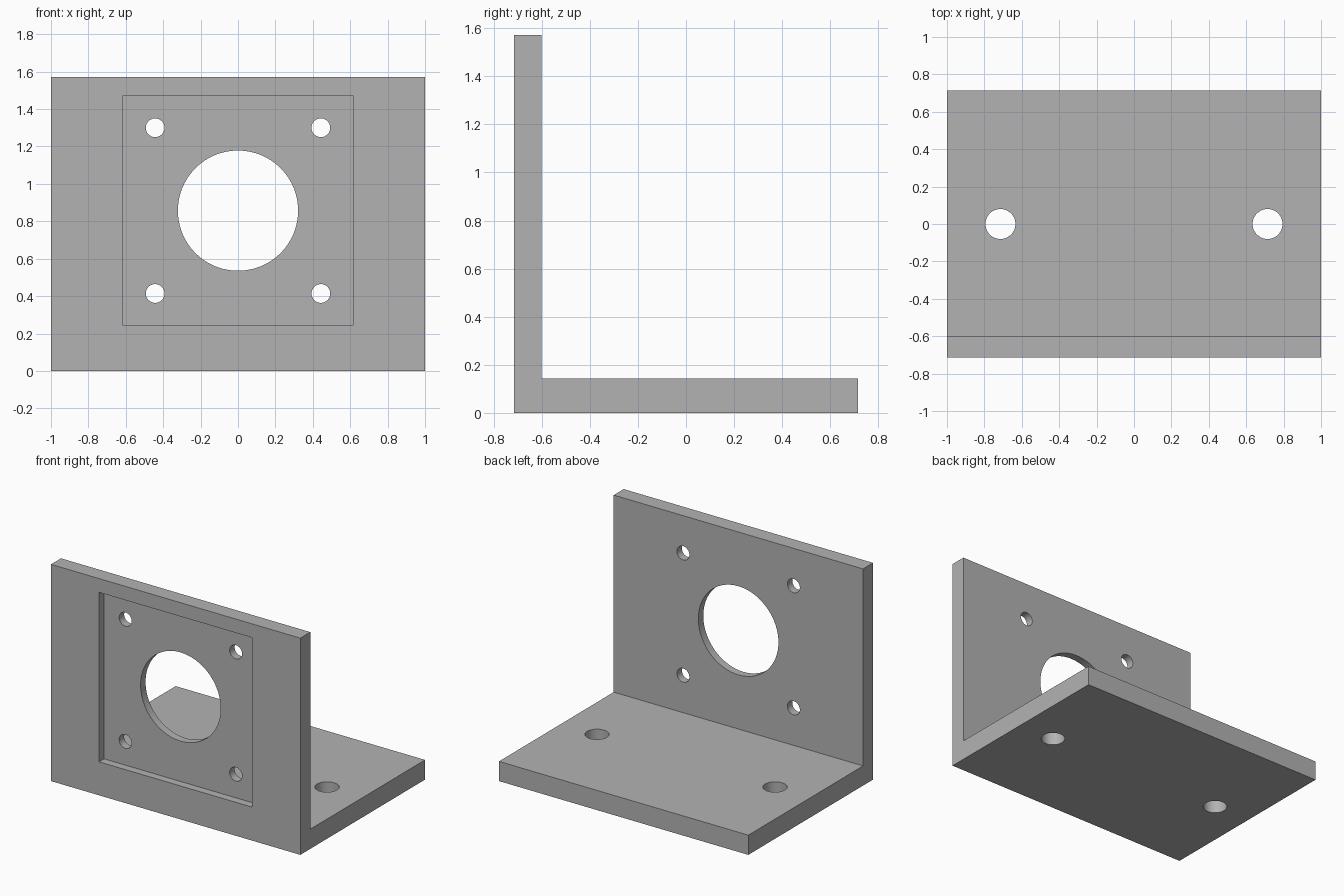
import bpy
import math

if "Cube" in bpy.data.objects:
    bpy.data.objects.remove(bpy.data.objects["Cube"])

WIDTH, DEPTH, HEIGHT = 2.0, 1.4286, 1.5714
BASE_T, WALL_T, RECESS_DEPTH = 0.1429, 0.1143, 0.0571
FRONT = -DEPTH / 2
MOUNT_Z = 0.857

grey = bpy.data.materials.new("plain grey")
grey.use_nodes = True
colour = (0.45, 0.45, 0.45, 1)
grey.diffuse_color = colour
grey.node_tree.nodes["Principled BSDF"].inputs["Base Color"].default_value = colour


def box_cutter(name, size, location):
    bpy.ops.mesh.primitive_cube_add(size=1, location=location)
    obj = bpy.context.object
    obj.name = name
    obj.scale = size
    return obj


def hole_cutter(name, radius, location, sides, along_y=False):
    turn = (math.pi / 2 if along_y else 0, 0, 0)
    bpy.ops.mesh.primitive_cylinder_add(vertices=sides, radius=radius, depth=0.5,
                                        location=location, rotation=turn)
    bpy.context.object.name = name
    return bpy.context.object


# L-shaped bracket: side profile extruded along x
inner = FRONT + WALL_T
profile = [(FRONT, 0), (-FRONT, 0), (-FRONT, BASE_T),
           (inner, BASE_T), (inner, HEIGHT), (FRONT, HEIGHT)]
n = len(profile)
verts = [(x, y, z) for x in (-WIDTH / 2, WIDTH / 2) for y, z in profile]
faces = [[i, i + n, (i + 1) % n + n, (i + 1) % n] for i in range(n)]
faces += [list(range(n)), list(reversed(range(n, 2 * n)))]
mesh = bpy.data.meshes.new("motor_bracket")
mesh.from_pydata(verts, [], faces)
mesh.materials.append(grey)
bracket = bpy.data.objects.new("motor_bracket", mesh)
bpy.context.collection.objects.link(bracket)
bpy.context.view_layer.objects.active = bracket
bpy.ops.object.select_all(action="DESELECT")
bracket.select_set(True)
bpy.ops.object.mode_set(mode="EDIT")
bpy.ops.mesh.select_all(action="SELECT")
bpy.ops.mesh.normals_make_consistent(inside=False)
bpy.ops.object.mode_set(mode="OBJECT")

# Square recess in the front, centre bore and screw holes
wall_y = FRONT + WALL_T / 2
cutters = [box_cutter("recess_cutter", (1.2286, 2 * RECESS_DEPTH, 1.2286),
                      (0, FRONT, MOUNT_Z)),
           hole_cutter("bore_cutter", 0.3214, (0, wall_y, MOUNT_Z), 96, True)]
for sx in (-1, 1):
    for sz in (-1, 1):
        cutters.append(hole_cutter("screw_cutter", 0.05,
                                   (sx * 0.443, wall_y, MOUNT_Z + sz * 0.443), 48, True))
    cutters.append(hole_cutter("base_hole_cutter", 0.08, (sx * 0.714, 0, BASE_T / 2), 48))

# Cut each feature, then discard the cutters
bpy.ops.object.select_all(action="DESELECT")
bracket.select_set(True)
bpy.context.view_layer.objects.active = bracket
for cutter in cutters:
    cutter.hide_render = True
    cutter.data.materials.append(grey)
    mod = bracket.modifiers.new("cut", "BOOLEAN")
    mod.operation = "DIFFERENCE"
    mod.solver = "EXACT"
    mod.object = cutter
    bpy.ops.object.modifier_apply(modifier=mod.name)
    bpy.data.objects.remove(cutter)

bpy.ops.object.shade_smooth_by_angle(angle=math.radians(30))
